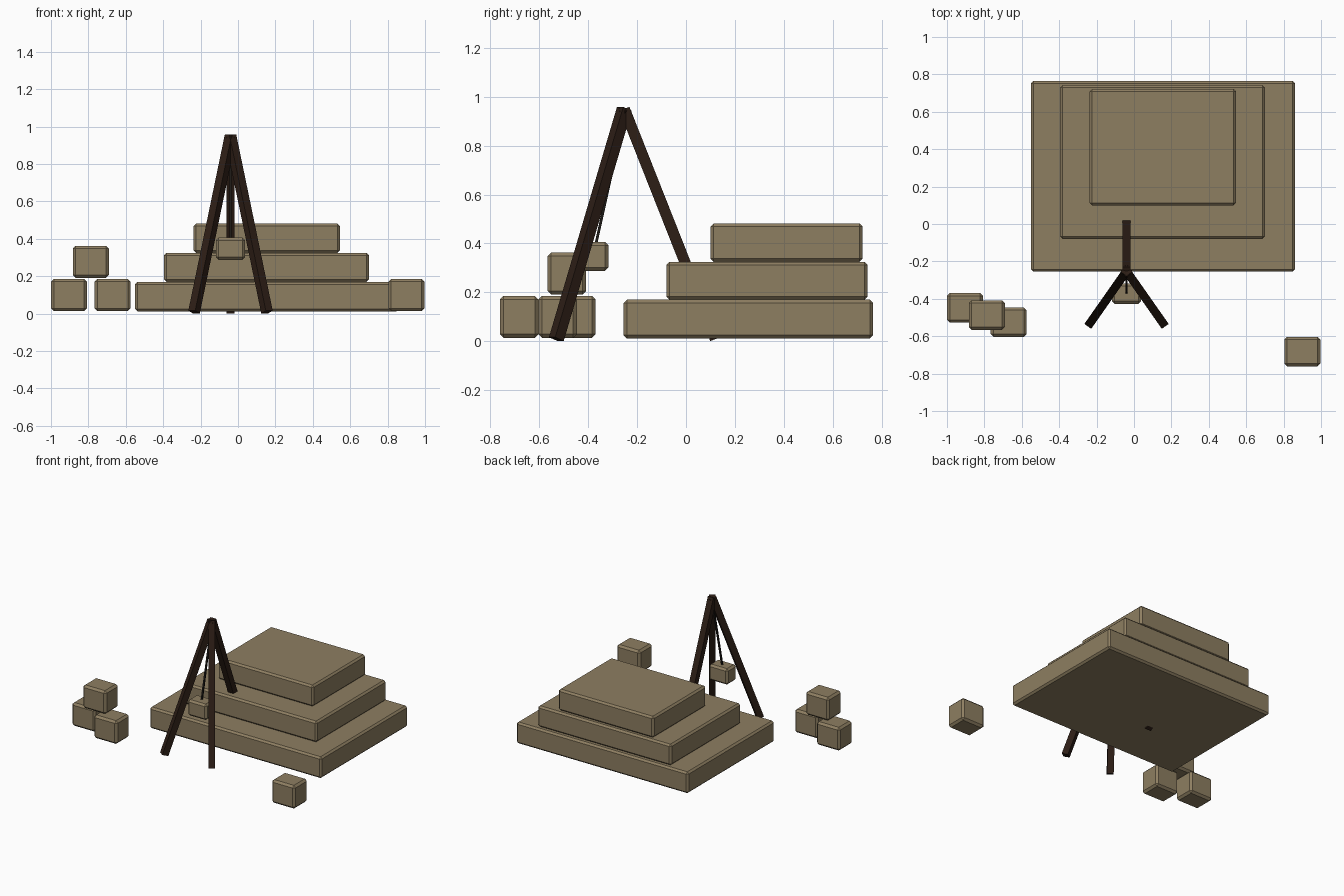
import bpy
from mathutils import Vector

if "Cube" in bpy.data.objects:
    bpy.data.objects.remove(bpy.data.objects["Cube"])


def material(name, rgb):
    m = bpy.data.materials.new(name)
    m.diffuse_color = (*rgb, 1)
    m.use_nodes = True
    m.node_tree.nodes["Principled BSDF"].inputs["Base Color"].default_value = m.diffuse_color
    return m


STONE = material("sandstone", (0.27, 0.21, 0.12))
WOOD = material("dark_wood", (0.026, 0.013, 0.008))
ROPE = material("rope", (0.012, 0.010, 0.008))


def block(name, lo, hi, chamfer):
    """Chamfered stone block between two corners."""
    lo, hi = Vector(lo), Vector(hi)
    bpy.ops.mesh.primitive_cube_add(size=1, location=(lo + hi) / 2)
    ob = bpy.context.object
    ob.name = name
    ob.scale = hi - lo
    bpy.ops.object.transform_apply(location=False, rotation=False, scale=True)
    bev = ob.modifiers.new("chamfer", 'BEVEL')
    bev.width = chamfer
    bev.segments = 1
    ob.data.materials.append(STONE)


def beam(name, a, b, width, mat):
    """Square beam running from a to b."""
    a, b = Vector(a), Vector(b)
    bpy.ops.mesh.primitive_cube_add(size=1, location=(a + b) / 2)
    ob = bpy.context.object
    ob.name = name
    ob.scale = (width, width, (b - a).length)
    ob.rotation_euler = (b - a).to_track_quat('Z', 'Y').to_euler()
    ob.data.materials.append(mat)


# Stepped platform
block("bottom_tier", (-0.55, -0.255, 0.012), (0.86, 0.765, 0.17), 0.013)
block("middle_tier", (-0.395, -0.08, 0.17), (0.70, 0.742, 0.325), 0.013)
block("top_tier", (-0.237, 0.10, 0.325), (0.545, 0.722, 0.482), 0.013)

# Loose stone blocks, by centre
size = Vector((0.192, 0.158, 0.172))
for i, c in enumerate([(-0.904, -0.448, 0.1), (-0.67, -0.525, 0.1),
                       (-0.787, -0.487, 0.277), (0.9, -0.682, 0.1)]):
    block(f"loose_block_{i + 1}", Vector(c) - size / 2, Vector(c) + size / 2, 0.015)

# Tripod hoist
apex = (-0.04, -0.252, 0.95)
for name, foot in [("left_leg", (-0.235, -0.53, 0.009)),
                   ("right_leg", (0.155, -0.53, 0.009)),
                   ("back_leg", (-0.04, 0.12, 0.009))]:
    beam(name, foot, apex, 0.045, WOOD)

# Hanging rope and lifted block
beam("rope", (-0.04, -0.37, 0.39), (-0.04, -0.25, 0.93), 0.011, ROPE)
block("hanging_block", (-0.118, -0.427, 0.288), (0.038, -0.317, 0.406), 0.014)
